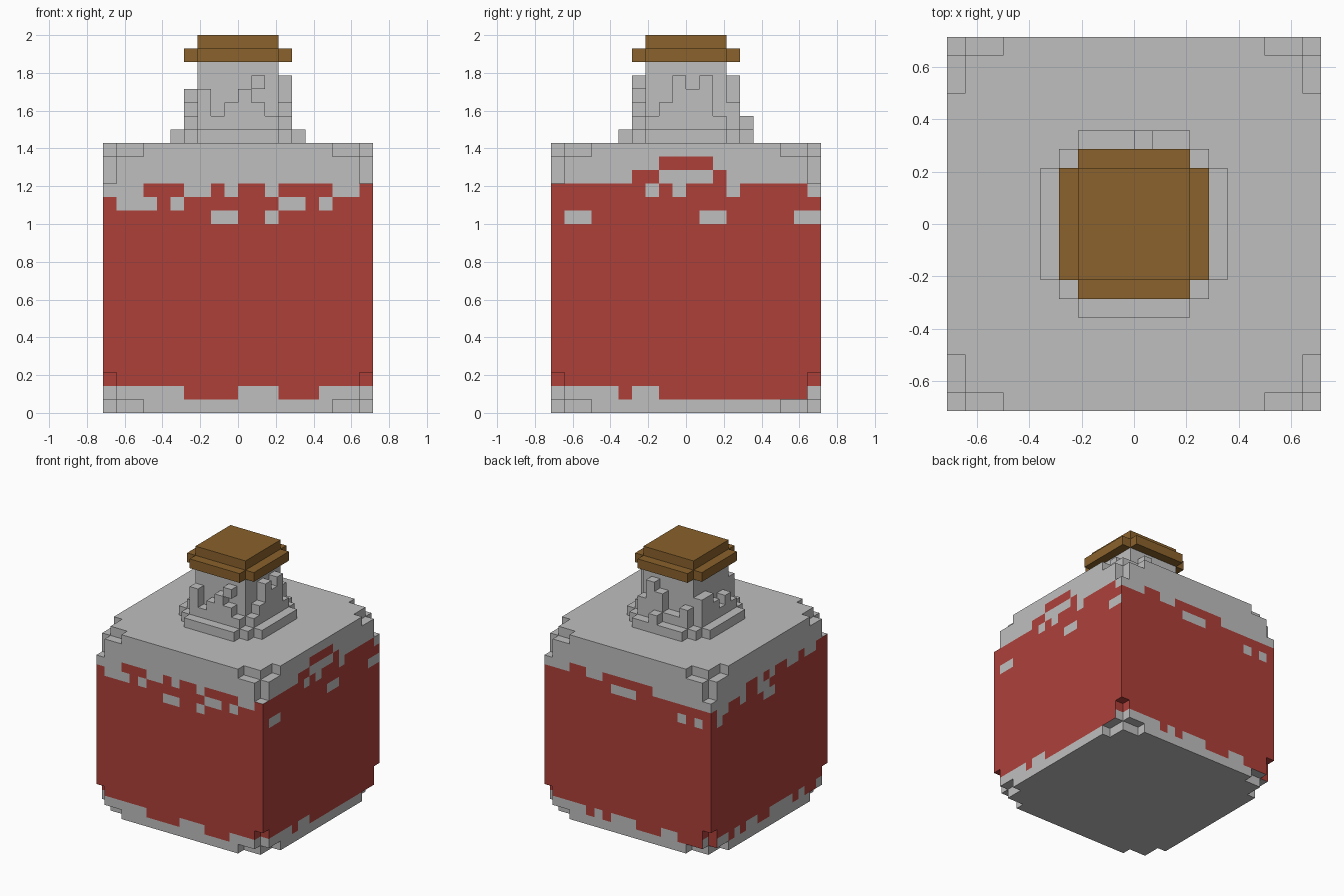
import bpy, bmesh
from mathutils import Vector

if "Cube" in bpy.data.objects:
    bpy.data.objects.remove(bpy.data.objects["Cube"])

U = 2 / 28          # edge of one block
HALF = 10           # half width of the body in blocks


def make_material(name, rgb):
    mat = bpy.data.materials.new(name)
    mat.use_nodes = True
    mat.diffuse_color = (*rgb, 1)
    bsdf = next(n for n in mat.node_tree.nodes if n.type == 'BSDF_PRINCIPLED')
    bsdf.inputs["Base Color"].default_value = (*rgb, 1)
    return mat


GLASS = make_material("grey_glass", (0.52, 0.52, 0.52))
LIQUID = make_material("red_liquid", (0.423, 0.051, 0.042))
CORK = make_material("brown_cork", (0.254, 0.122, 0.025))


def block_object(name, cells, materials, pick=lambda cell, normal: 0):
    """Skin a set of unit cells with their exposed faces only."""
    bm = bmesh.new()
    verts = {}

    def vert(p):
        key = tuple(round(c) for c in p)
        if key not in verts:
            verts[key] = bm.verts.new(Vector(key) * U)
        return verts[key]

    for cell in cells:
        for axis in range(3):
            for sign in (-1, 1):
                n = Vector((0, 0, 0))
                n[axis] = sign
                if tuple(round(c) for c in Vector(cell) + n) in cells:
                    continue
                s, t = Vector((0, 0, 0)), Vector((0, 0, 0))
                s[(axis + 1) % 3] = 0.5
                t[(axis + 2) % 3] = 0.5 * sign
                mid = Vector(cell) + Vector((0.5, 0.5, 0.5)) + n / 2
                corners = (mid - s - t, mid + s - t, mid + s + t, mid - s + t)
                face = bm.faces.new([vert(p) for p in corners])
                face.material_index = pick(cell, n)
    mesh = bpy.data.meshes.new(name)
    bm.to_mesh(mesh)
    bm.free()
    for mat in materials:
        mesh.materials.append(mat)
    obj = bpy.data.objects.new(name, mesh)
    bpy.context.collection.objects.link(obj)
    return obj


# Ragged liquid line on each side, seen from outside, left to right
EDGES = {
    "front": {16: "...###..#.##.####..#",
              15: "#...#.#######..#.###",
              14: "########..##.#######",
              1: "......####...###...."},
    "right": {18: "........####........",
              17: "......##....#.......",
              16: "#######.#.###.#####.",
              14: "#..########..#####..",
              1: ".....#..###########."},
    "back": {16: "...##..######.......",
             15: "########...#########",
             14: "################.#.#",
             1: ".....#.#...###..####"},
    "left": {16: "......##.#.##..#..##",
             15: "#..##.##..##########",
             14: "#.#######..#########",
             1: "...#.#..##....#.##.."},
}


def body_colour(cell, n):
    x, y, z = cell
    if abs(n.z) > 0.5:
        return int(2 <= z <= 13)
    if abs(n.y) > 0.5:
        side, column = ("front", x + HALF) if n.y < 0 else ("back", HALF - 1 - x)
    else:
        side, column = ("right", y + HALF) if n.x > 0 else ("left", HALF - 1 - y)
    row = EDGES[side].get(z)
    return int(row[column] == "#") if row else int(2 <= z <= 15)


# Body: a cube of blocks with each corner nicked along its three edges
def nicked(x, y, z):
    depth = sorted(min(c, 2 * HALF - 1 - c) for c in (x + HALF, y + HALF, z))
    return depth[1] == 0 and depth[2] < 3


span = range(-HALF, HALF)
body = {(x, y, z) for x in span for y in span for z in range(2 * HALF)
        if not nicked(x, y, z)}
block_object("bottle_body", body, [GLASS, LIQUID], body_colour)


# Layers with a rounded square plan
def plan(z, *rects):
    return {(x, y, z) for a, b in rects
            for x in range(-a, a) for y in range(-b, b)}


# Neck: square core, foot ring and uneven glass columns on its sides
neck = plan(20, (5, 3), (4, 4), (3, 5))
for z in range(21, 26):
    neck |= plan(z, (3, 3))
COLUMNS = {"front": (24, 22, 23, 24, 23, 22), "back": (23, 22, 22, 24, 25, 23),
           "right": (22, 23, 25, 24, 25, 22), "left": (22, 23, 22, 23, 24, 24)}
for side, tops in COLUMNS.items():
    for i, top in enumerate(tops, -3):
        x, y = {"front": (i, -4), "back": (i, 3),
                "right": (3, i), "left": (-4, i)}[side]
        neck |= {(x, y, z) for z in range(21, top)}
neck |= {(1, -4, 24), (0, 4, 21)}
block_object("bottle_neck", neck, [GLASS])

# Cork stopper: wide rim under a smaller top
cork = plan(26, (4, 3), (3, 4)) | plan(27, (3, 3))
block_object("cork_stopper", cork, [CORK])
